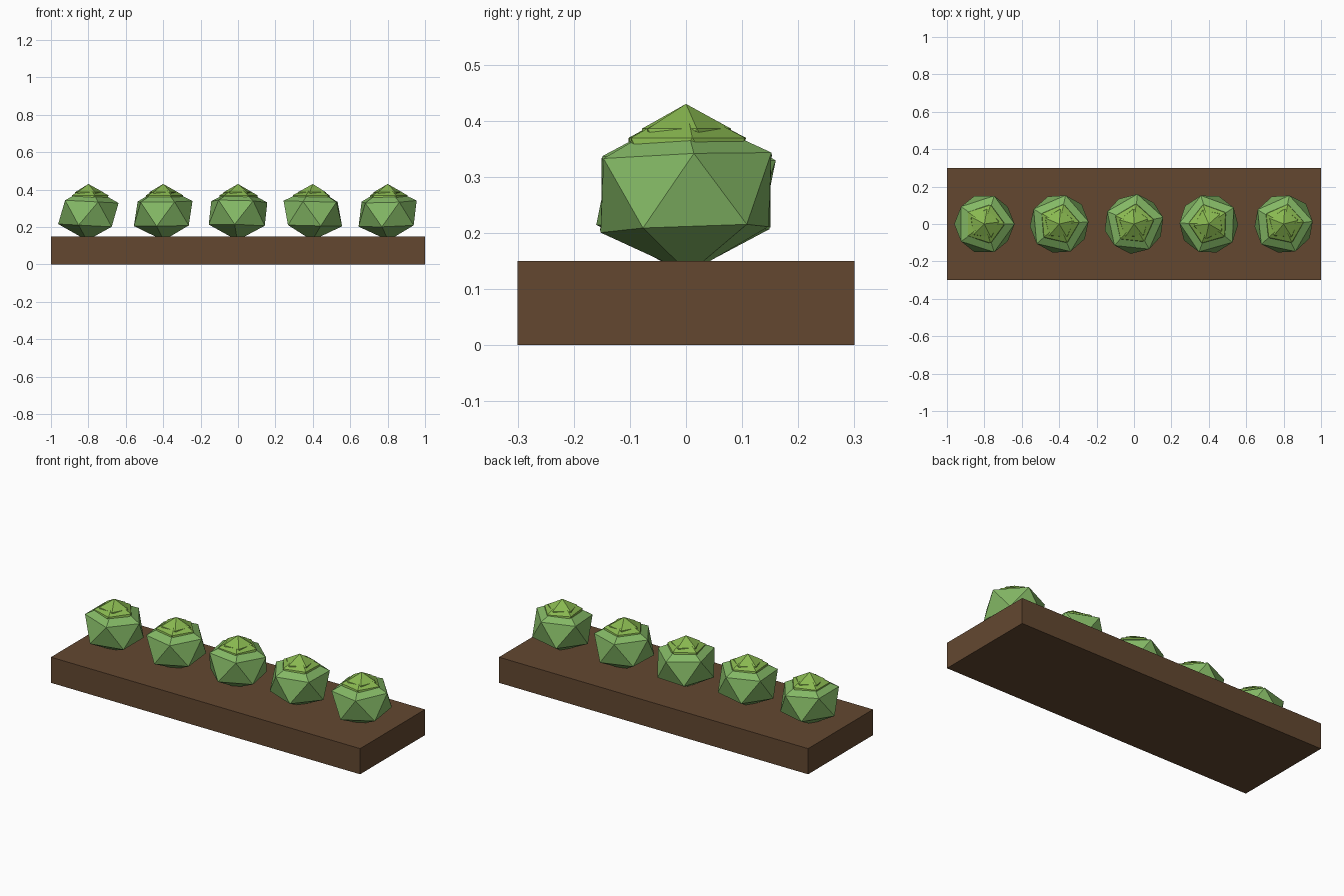
import bpy, math

if "Cube" in bpy.data.objects:
    bpy.data.objects.remove(bpy.data.objects["Cube"])


def material(name, rgb):
    m = bpy.data.materials.new(name)
    m.diffuse_color = (*rgb, 1)
    m.use_nodes = True
    m.node_tree.nodes["Principled BSDF"].inputs["Base Color"].default_value = m.diffuse_color
    return m


soil_mat = material("soil", (0.125, 0.064, 0.03))
leaf_mat = material("outer_leaf", (0.23, 0.48, 0.13))
heart_mat = material("heart_leaf", (0.25, 0.48, 0.08))


def leaf_ball(name, x, z, radius, height, turn, tilt, mat):
    """Squashed icosahedron, turned about z and leaning slightly."""
    bpy.ops.mesh.primitive_ico_sphere_add(
        subdivisions=1, radius=1, location=(x, 0, z),
        rotation=(math.radians(tilt[0]), math.radians(tilt[1]), math.radians(turn)))
    ob = bpy.context.object
    ob.name = name
    ob.scale = (radius, radius, height)
    ob.data.materials.append(mat)


# soil bed
bpy.ops.mesh.primitive_cube_add(size=1, location=(0, 0, 0.075))
bed = bpy.context.object
bed.name = "soil_bed"
bed.scale = (2, 0.6, 0.15)
bed.data.materials.append(soil_mat)

# row of cabbages: x, turn about z, lean
row = [
    (-0.8, 0, (0, 3)),
    (-0.4, 5, (1, -1)),
    (0.0, 12, (-2, 2)),
    (0.4, 34, (1, 1)),
    (0.8, 6, (2, -2)),
]
for i, (x, turn, tilt) in enumerate(row, 1):
    leaf_ball(f"cabbage_body_{i}", x, 0.272, 0.177, 0.144, turn, tilt, leaf_mat)
    leaf_ball(f"cabbage_inner_leaves_{i}", x, 0.324, 0.12, 0.102, turn, (0, 0), heart_mat)
    leaf_ball(f"cabbage_heart_{i}", x, 0.35, 0.09, 0.08, turn + 8, (0, 0), heart_mat)
